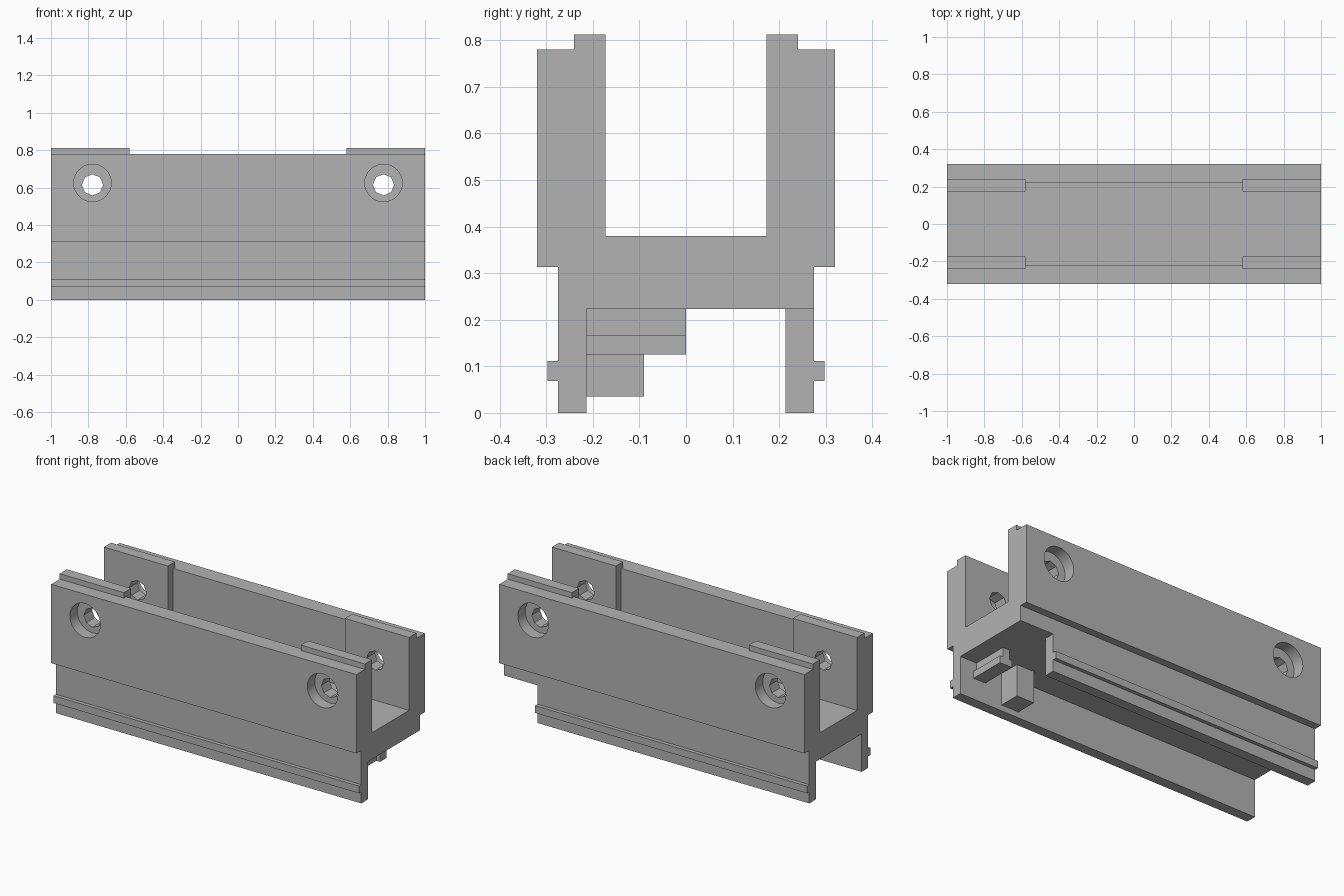
import bpy, bmesh, math
from mathutils import Matrix

cube = bpy.data.objects.get("Cube")
if cube:
    bpy.data.objects.remove(cube, do_unlink=True)

# Single grey plastic material
grey = bpy.data.materials.new("grey")
grey.use_nodes = True
colour = (0.45, 0.45, 0.45, 1)
grey.diffuse_color = colour
grey.node_tree.nodes["Principled BSDF"].inputs["Base Color"].default_value = colour


def add_object(name, bm):
    bmesh.ops.recalc_face_normals(bm, faces=bm.faces)
    mesh = bpy.data.meshes.new(name)
    bm.to_mesh(mesh)
    bm.free()
    mesh.materials.append(grey)
    obj = bpy.data.objects.new(name, mesh)
    bpy.context.collection.objects.link(obj)
    return obj


def extrude_x(name, profile, x0, x1):
    """Extrude a (y, z) outline from x0 to x1."""
    bm = bmesh.new()
    face = bm.faces.new([bm.verts.new((x0, y, z)) for y, z in profile])
    moved = bmesh.ops.extrude_face_region(bm, geom=[face])["geom"]
    verts = [v for v in moved if isinstance(v, bmesh.types.BMVert)]
    bmesh.ops.translate(bm, verts=verts, vec=(x1 - x0, 0, 0))
    return add_object(name, bm)


def block(name, x0, x1, y0, y1, z0, z1):
    return extrude_x(name, [(y0, z0), (y1, z0), (y1, z1), (y0, z1)], x0, x1)


def cylinder_y(name, x, y, z, radius, length, sides):
    bm = bmesh.new()
    turn = Matrix.Translation((x, y, z)) @ Matrix.Rotation(math.pi / 2, 4, "X")
    bmesh.ops.create_cone(bm, cap_ends=True, segments=sides, radius1=radius,
                          radius2=radius, depth=length, matrix=turn)
    obj = add_object(name, bm)
    obj.hide_render = True
    return obj


# Upper channel: two walls, a floor and a narrower base
half = [(0.22, 0.38), (0.22, 0.78), (0.32, 0.78), (0.32, 0.313),
        (0.275, 0.313), (0.275, 0.223)]
channel = extrude_x("channel_body", half + [(-y, z) for y, z in reversed(half)], -1, 1)
drilled = [channel]

# Thick end pads with a raised lip on the inside of each wall
pad = [(0.173, 0.38), (0.22, 0.38), (0.22, 0.78), (0.24, 0.78), (0.24, 0.812), (0.173, 0.812)]
for side, s in (("front", -1), ("back", 1)):
    for end, x0, x1 in (("right", -1, -0.58), ("left", 0.58, 1)):
        drilled.append(extrude_x(f"{side}_{end}_pad", [(s * y, z) for y, z in pad], x0, x1))

# Lower skirts with a rail; the back one stops short
skirt = [(0.214, 0), (0.275, 0), (0.275, 0.068), (0.297, 0.068),
         (0.297, 0.111), (0.275, 0.111), (0.275, 0.223), (0.214, 0.223)]
extrude_x("front_skirt", [(-y, z) for y, z in skirt], -1, 1)
extrude_x("back_skirt", skirt, -1, 0.78)

# Latch post and T-shaped catch below the floor
block("latch_post", 0.605, 0.72, -0.214, -0.09, 0.035, 0.223)
block("catch_stem", 0.845, 0.89, -0.214, 0, 0.167, 0.223)
block("catch_flange", 0.83, 0.91, -0.214, 0, 0.125, 0.167)

# Faceted bolt holes with round counterbores
cutters = []
for x in (-0.778, 0.778):
    cutters.append(cylinder_y("bolt_cutter", x, 0, 0.615, 0.057, 1, 8))
    for s in (-1, 1):
        cutters.append(cylinder_y("counterbore_cutter", x, s * 0.35, 0.625, 0.1, 0.2, 32))
for obj in drilled:
    bpy.context.view_layer.objects.active = obj
    for cutter in cutters:
        mod = obj.modifiers.new("hole", "BOOLEAN")
        mod.operation = "DIFFERENCE"
        mod.solver = "EXACT"
        mod.object = cutter
        bpy.ops.object.modifier_apply(modifier=mod.name)
for cutter in cutters:
    bpy.data.objects.remove(cutter, do_unlink=True)

# Smooth only the round counterbores
bpy.ops.object.select_all(action="DESELECT")
channel.select_set(True)
bpy.context.view_layer.objects.active = channel
bpy.ops.object.shade_smooth_by_angle(angle=math.radians(20))
